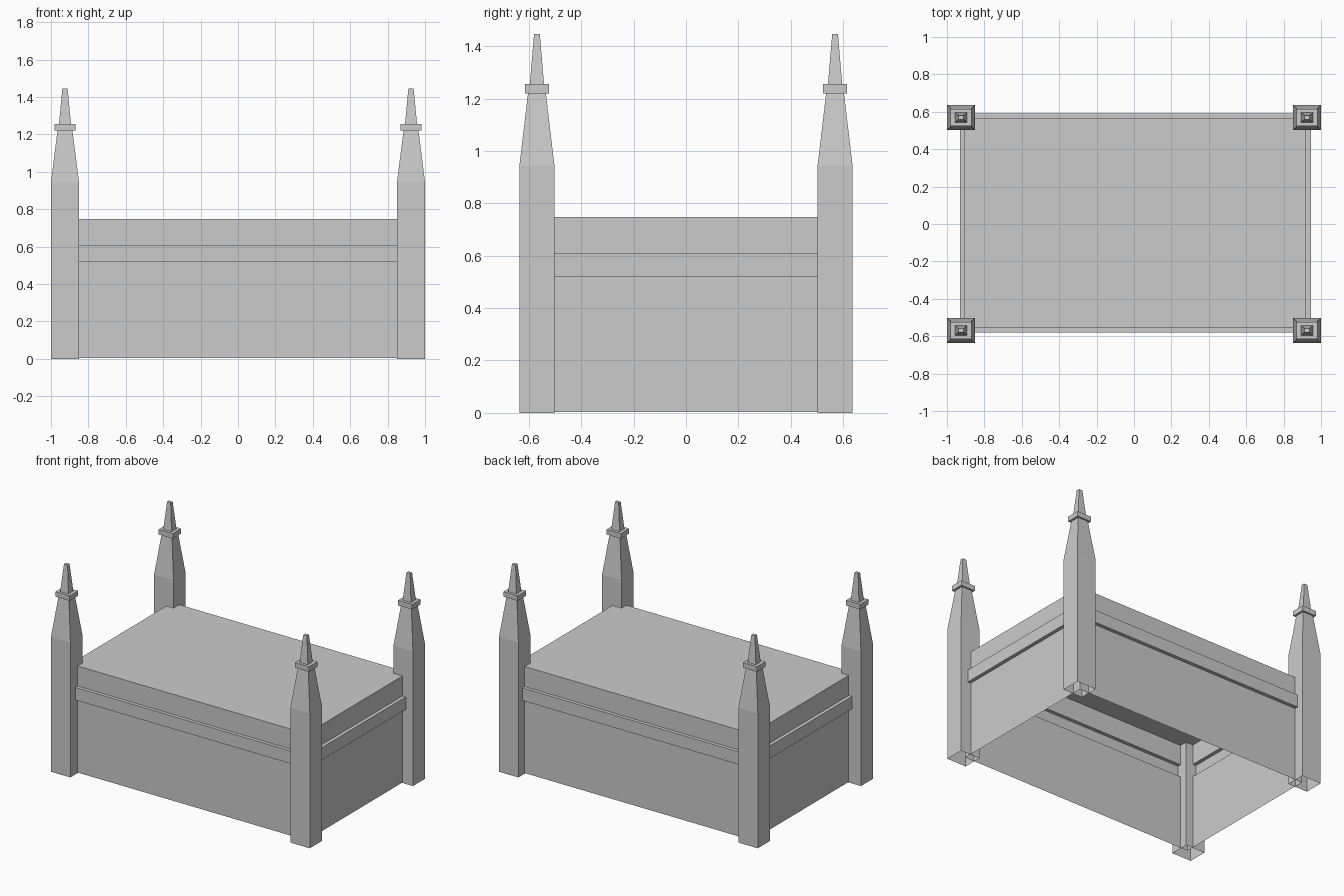
import bpy
import bmesh

if "Cube" in bpy.data.objects:
    bpy.data.objects.remove(bpy.data.objects["Cube"])


def stacked_shell(name, cx, cy, rings):
    """Rectangular rings (half x, half y, z) joined upward; open bottom, capped top."""
    bm = bmesh.new()
    prev = None
    for hx, hy, z in rings:
        ring = [bm.verts.new((cx + sx * hx, cy + sy * hy, z))
                for sx, sy in ((-1, -1), (1, -1), (1, 1), (-1, 1))]
        if prev:
            for i in range(4):
                j = (i + 1) % 4
                bm.faces.new((prev[i], prev[j], ring[j], ring[i]))
        prev = ring
    bm.faces.new(prev)
    mesh = bpy.data.meshes.new(name)
    bm.to_mesh(mesh)
    bm.free()
    obj = bpy.data.objects.new(name, mesh)
    bpy.context.collection.objects.link(obj)
    return obj


# Bed body: hollow walls with a raised rail band and flat top
stacked_shell("bed_body", 0.007, 0.005, [
    (0.913, 0.561, 0.004), (0.913, 0.561, 0.52),
    (0.938, 0.586, 0.52), (0.938, 0.586, 0.608),
    (0.913, 0.561, 0.608), (0.913, 0.561, 0.748)])

# Corner posts: square shaft, taper, collar and spire
post_profile = [
    (0.075, 0.067, 0.0), (0.075, 0.067, 0.942),
    (0.040, 0.034, 1.22), (0.055, 0.046, 1.22),
    (0.055, 0.046, 1.255), (0.032, 0.027, 1.255),
    (0.014, 0.011, 1.446)]
for side, sx in (("left", -1), ("right", 1)):
    for end, sy in (("front", -1), ("back", 1)):
        stacked_shell(f"{end}_{side}_post", sx * 0.925, sy * 0.569, post_profile)
